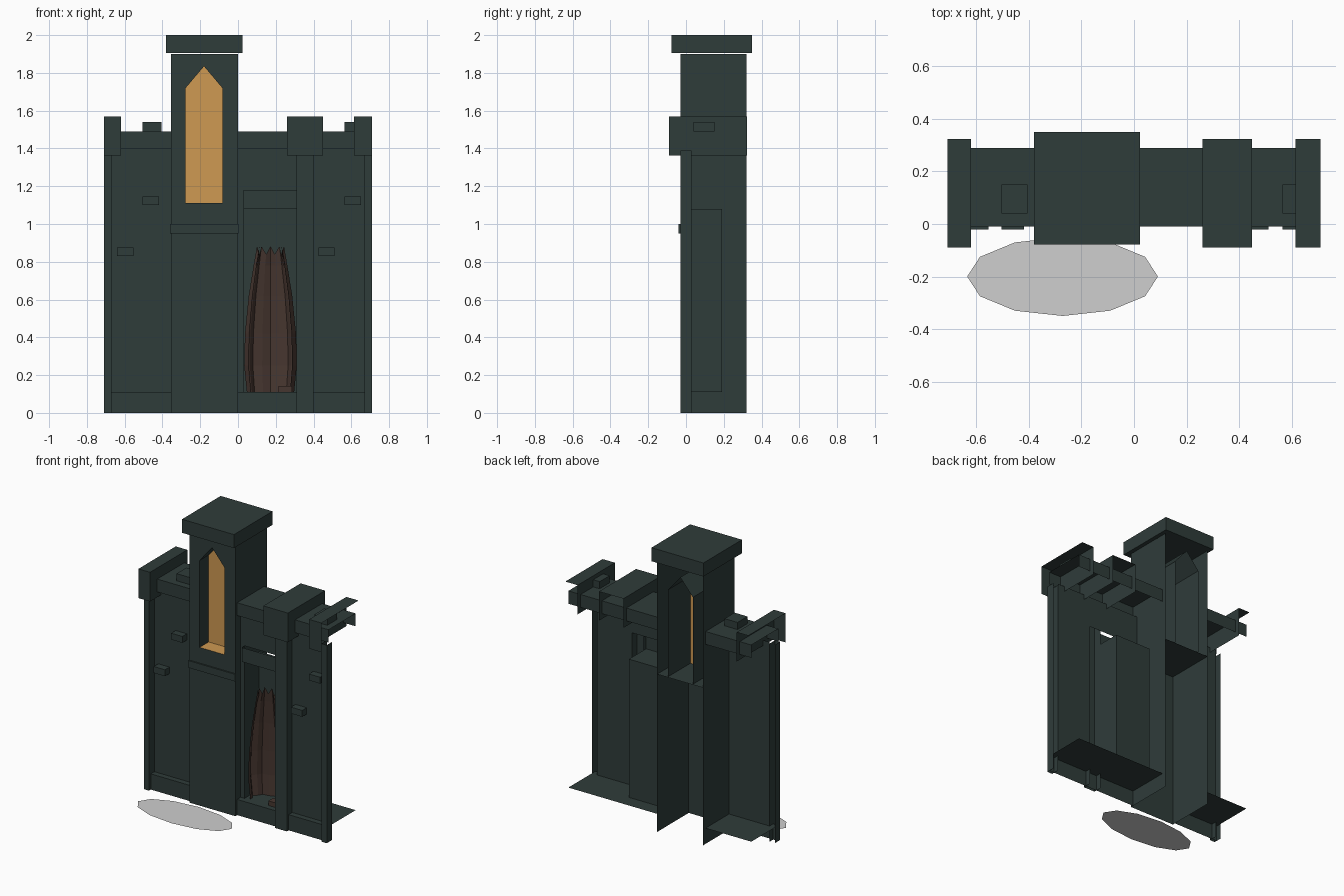
import bpy, math

if "Cube" in bpy.data.objects:
    bpy.data.objects.remove(bpy.data.objects["Cube"])


def material(name, rgb):
    m = bpy.data.materials.new(name)
    m.diffuse_color = (*rgb, 1)
    m.use_nodes = True
    m.node_tree.nodes["Principled BSDF"].inputs["Base Color"].default_value = m.diffuse_color
    return m


STONE = material("dark_stone", (0.028, 0.045, 0.042))
GLOW = material("amber_glow", (0.62, 0.32, 0.085))
BROWN = material("brown_cloth", (0.062, 0.037, 0.029))
GREY = material("pale_grey", (0.62, 0.62, 0.62))


def mesh(name, verts, faces, mat=STONE):
    me = bpy.data.meshes.new(name)
    me.from_pydata(verts, [], faces)
    me.materials.append(mat)
    ob = bpy.data.objects.new(name, me)
    bpy.context.collection.objects.link(ob)
    return ob


# Sides of a box: Front, bacK, Left, Right, Top, Bottom
SIDES = {"F": (0, 1, 5, 4), "K": (3, 7, 6, 2), "L": (0, 4, 7, 3),
         "R": (1, 2, 6, 5), "T": (4, 5, 6, 7), "B": (0, 3, 2, 1)}


def box(name, x, y, z, sides="FKLRTB", mat=STONE):
    """Box from (min, max) ranges, keeping only the listed sides."""
    verts = [(x[i], y[j], z[k]) for k in (0, 1)
             for i, j in ((0, 0), (1, 0), (1, 1), (0, 1))]
    return mesh(name, verts, [SIDES[s] for s in sides], mat)


def front_poly(name, pts, y, mat=STONE):
    """Flat face in the xz plane, facing the front."""
    return mesh(name, [(px, y, pz) for px, pz in pts], [list(range(len(pts)))], mat)


TL, TR = -0.355, 0.0          # tower left and right
DEPTH = (-0.01, 0.29)         # depth of plinth and parapet

# Plinth and parapet: open-ended shells on both sides of the tower
for side, xs in (("left", (-0.71, TL)), ("right", (TR, 0.71))):
    box(side + "_plinth", xs, DEPTH, (0, 0.11), "FT")
    box(side + "_parapet", xs, DEPTH, (1.40, 1.49), "FTK")

# Wall panels
box("left_wall", (-0.67, TL), (0.03, 0.04), (0.11, 1.40), "F")
box("right_wall", (0.40, 0.67), (0.03, 0.04), (0.11, 1.40), "F")
box("wall_over_door", (TR, 0.40), (0.03, 0.04), (1.18, 1.40), "F")
box("door_jamb", (TR, 0.03), (0.03, 0.04), (0.11, 1.18), "F")

# Corner strips and pillar
box("left_corner_strip", (-0.71, -0.67), (-0.03, 0.03), (0, 1.39), "FLR")
box("right_corner_strip", (0.67, 0.71), (-0.03, 0.03), (0, 1.39), "FLR")
box("door_pillar", (0.31, 0.40), (-0.03, 0.03), (0, 1.39), "FLR")

# Merlons, the outer ones open at the ends
MY, MZ = (-0.09, 0.323), (1.363, 1.568)
box("left_merlon", (-0.71, -0.62), MY, MZ, "FRT")
box("middle_merlon", (0.26, 0.45), MY, MZ, "FLRT")
box("right_merlon", (0.615, 0.71), MY, MZ, "FLT")

# Loose stones on the parapet and projecting bricks on the walls
for i, x in enumerate((-0.505, 0.565)):
    box(f"parapet_stone_{i}", (x, x + 0.10), (0.04, 0.15), (1.49, 1.54), "FKLRT")
for i, (x, z) in enumerate(((-0.505, 1.10), (0.565, 1.10), (-0.64, 0.83), (0.425, 0.83))):
    box(f"wall_brick_{i}", (x, x + 0.087), (-0.02, 0.03), (z, z + 0.045), "FLRTB")

# Door recess and lintel
box("door_recess", (0.03, 0.31), (0.03, 0.19), (0.11, 1.08), "KLRT")
box("door_lintel", (0.03, 0.31), (0.0, 0.03), (1.08, 1.18), "FLRB")

# Tower shell, open at the back
box("tower_sides", (TL, TR), (-0.03, 0.32), (0, 1.9), "LR")
SILL, SPRING, PEAK = 1.11, 1.72, 1.835
WL, WR, WM = -0.277, -0.083, -0.18
front_poly("tower_front_lower", [(TL, 0), (TR, 0), (TR, SILL), (TL, SILL)], -0.03)
front_poly("tower_front_left", [(TL, SILL), (WL, SILL), (WL, SPRING), (WM, PEAK),
                                (WM, 1.9), (TL, 1.9)], -0.03)
front_poly("tower_front_right", [(WR, SILL), (TR, SILL), (TR, 1.9), (WM, 1.9),
                                 (WM, PEAK), (WR, SPRING)], -0.03)
box("tower_floor", (TL, TR), (-0.03, 0.32), (1.0, SILL - 0.003), "T")
box("tower_belt", (-0.36, 0.003), (-0.04, -0.03), (0.95, 1.0), "FLRTB")
box("tower_cap", (-0.38, 0.023), (-0.078, 0.35), (1.905, 2.0))

# Pointed window: deep dark reveal, glowing pane and sill
arch = [(WR, SILL), (WR, SPRING), (WM, PEAK), (WL, SPRING), (WL, SILL)]
n = len(arch)
mesh("window_reveal", [(px, y, pz) for y in (-0.03, 0.32) for px, pz in arch],
     [(i, i + 1, n + i + 1, n + i) for i in range(n - 1)])
front_poly("window_pane", arch[::-1], 0.07, GLOW)
box("window_sill", (WL, WR), (-0.03, 0.07), (1.0, SILL), "T", GLOW)

# Folded cloth hanging as a tapering hollow in the doorway, open to the front
LEVELS = [(0.11, 0.126), (0.25, 0.140), (0.42, 0.136), (0.62, 0.116), (0.78, 0.090), (0.86, 0.072)]
FOLDS = 12
verts, faces = [], []
for k, (z, r) in enumerate(LEVELS):
    for i in range(FOLDS + 1):
        a = math.radians(-35 + 250 * i / FOLDS)
        fold = 1.0 if i % 2 == 0 else 0.88
        tip = 0.022 if i % 2 == 0 else -0.02
        verts.append((0.172 + r * fold * math.cos(a),
                      0.085 + 0.65 * r * fold * math.sin(a),
                      z + (tip if k == len(LEVELS) - 1 else 0)))
w = FOLDS + 1
for k in range(len(LEVELS) - 1):
    for i in range(FOLDS):
        a = k * w + i
        faces.append((a + 1, a, a + w, a + w + 1))
mesh("door_cloth", verts, faces, BROWN)
box("door_step_block", (0.215, 0.285), (0.03, 0.08), (0.11, 0.142), "FKLRT", BROWN)

# Twelve-sided oval plate on the ground in front of the tower
oval = [(-0.272 + 0.363 * math.cos(math.tau * i / 12),
         -0.2 + 0.15 * math.sin(math.tau * i / 12), 0.0) for i in range(12)]
mesh("ground_oval", oval, [list(range(12))], GREY)
